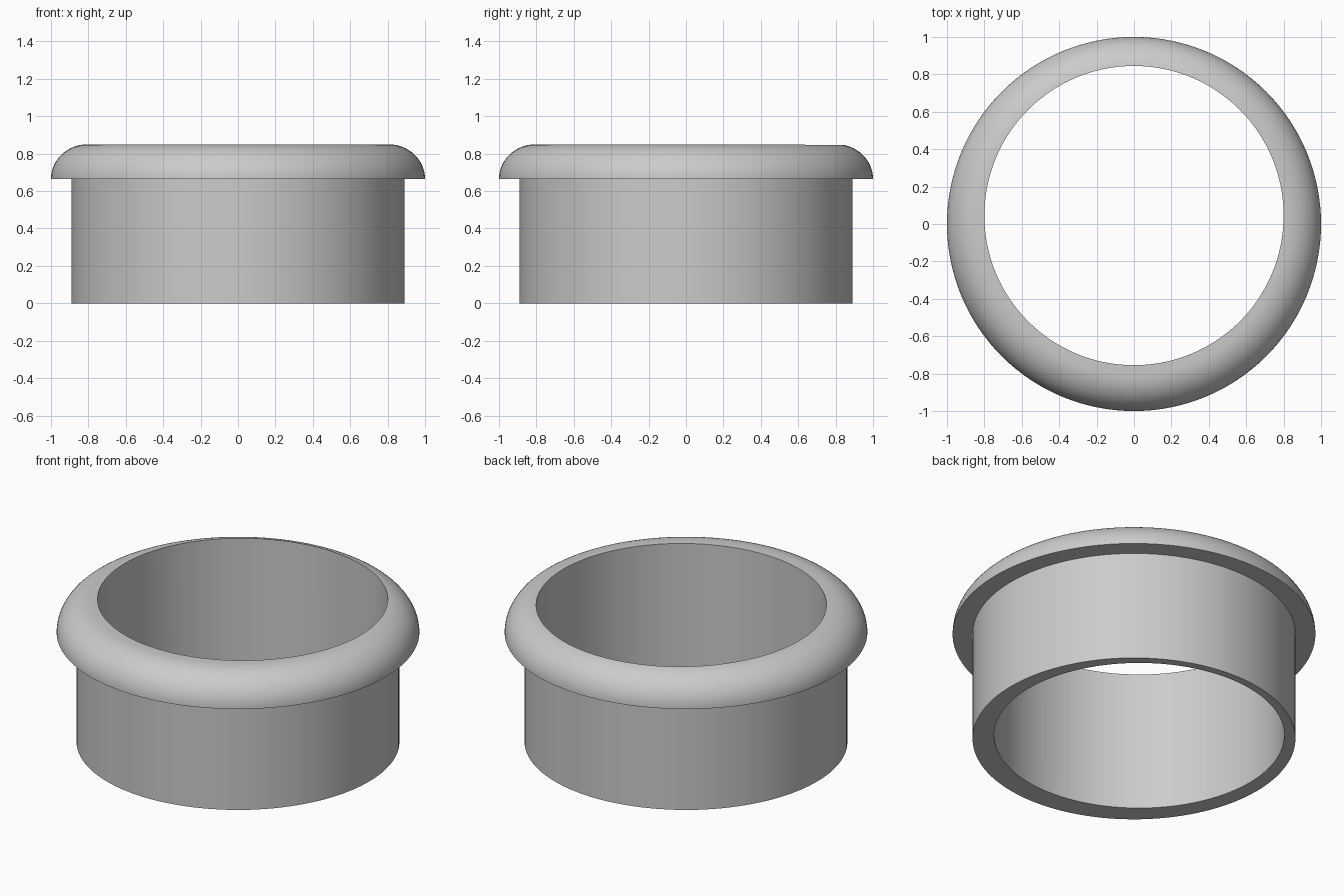
import bpy, bmesh, math

SEGMENTS = 128
HEIGHT, LEDGE = 0.85, 0.665      # top of the flange, underside of the flange
BODY_R, FLANGE_R, CROWN_R = 0.89, 1.0, 0.805
HOLE_R, HOLE_Y = 0.80, 0.045     # the bore sits slightly towards the back

old = bpy.data.objects.get("Cube")
if old:
    bpy.data.objects.remove(old, do_unlink=True)

gray = bpy.data.materials.new("light_gray")
gray.use_nodes = True
color = (0.6, 0.6, 0.6, 1)
gray.diffuse_color = color
gray.node_tree.nodes["Principled BSDF"].inputs["Base Color"].default_value = color


def revolve(name, profile):
    """Closed solid of revolution from (radius, height) points."""
    bm = bmesh.new()
    verts = [bm.verts.new((r, 0, z)) for r, z in profile]
    edges = [bm.edges.new(pair) for pair in zip(verts, verts[1:])]
    bmesh.ops.spin(bm, geom=verts + edges, cent=(0, 0, 0), axis=(0, 0, 1),
                   angle=math.tau, steps=SEGMENTS)
    bmesh.ops.remove_doubles(bm, verts=bm.verts, dist=1e-4)
    bmesh.ops.recalc_face_normals(bm, faces=bm.faces)
    mesh = bpy.data.meshes.new(name)
    bm.to_mesh(mesh)
    bm.free()
    mesh.materials.append(gray)
    obj = bpy.data.objects.new(name, mesh)
    bpy.context.collection.objects.link(obj)
    return obj


# Sleeve with a rounded flange on top
steps = 16
dome = []
for i in range(steps + 1):
    a = math.pi / 2 * i / steps
    dome.append((CROWN_R + (FLANGE_R - CROWN_R) * math.cos(a),
                 LEDGE + (HEIGHT - LEDGE) * math.sin(a)))
collar = revolve("flanged_sleeve",
                 [(0, 0), (BODY_R, 0), (BODY_R, LEDGE)] + dome + [(0, HEIGHT)])

# Off-centre bore through the whole part
cutter = revolve("bore_cutter", [(0, -1), (HOLE_R, -1), (HOLE_R, 2), (0, 2)])
cutter.location.y = HOLE_Y
cutter.hide_render = True
bore = collar.modifiers.new("bore", 'BOOLEAN')
bore.operation = 'DIFFERENCE'
bore.solver = 'EXACT'
bore.object = cutter

bpy.ops.object.select_all(action='DESELECT')
collar.select_set(True)
bpy.context.view_layer.objects.active = collar
bpy.ops.object.modifier_apply(modifier=bore.name)
bpy.data.objects.remove(cutter, do_unlink=True)
bpy.ops.object.shade_smooth_by_angle(angle=math.radians(30))
